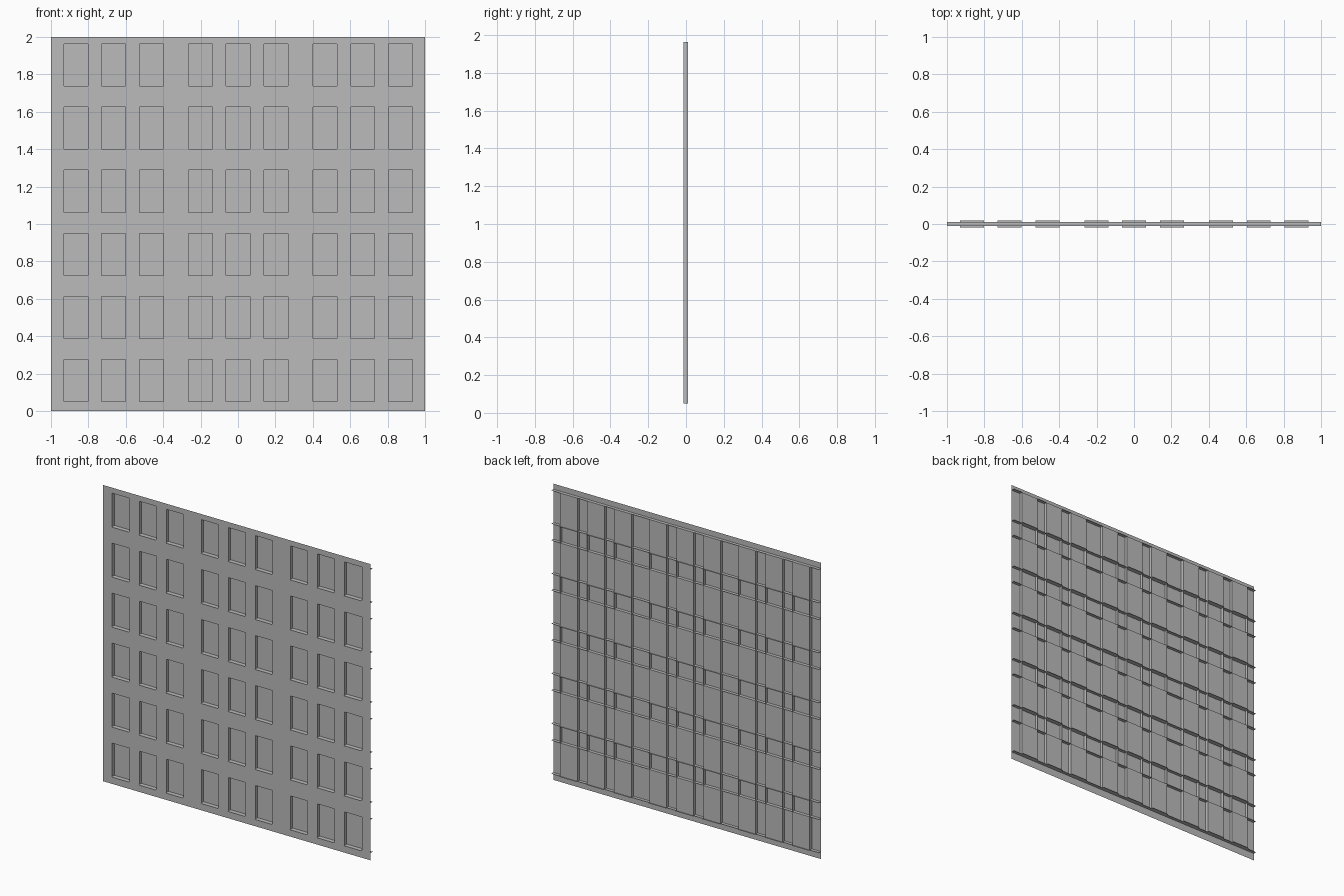
import bpy
import bmesh

cube = bpy.data.objects.get("Cube")
if cube:
    bpy.data.objects.remove(cube, do_unlink=True)

FRONT, BACK, SILL = -0.012, 0.01, 0.02
WIDTH, HEIGHT = 0.128, 0.225

# Window grid: three groups of three columns, six floors
columns = [g + o + 0.001 for g in (-0.666, 0, 0.666) for o in (-0.202, 0, 0.202)]
spans = [(c - WIDTH / 2, c + WIDTH / 2) for c in columns]
floors = [(0.05 + 0.3375 * i, 0.05 + 0.3375 * i + HEIGHT) for i in range(6)]
bottom, top = floors[0][0], floors[-1][1]

grey = bpy.data.materials.new("plain grey")
grey.use_nodes = True
grey.diffuse_color = (0.5, 0.5, 0.5, 1)
grey.node_tree.nodes["Principled BSDF"].inputs["Base Color"].default_value = grey.diffuse_color


def build(name, quads):
    """Make one object from a list of four-cornered sheets."""
    bm = bmesh.new()
    for quad in quads:
        bm.faces.new([bm.verts.new(p) for p in quad])
    bmesh.ops.remove_doubles(bm, verts=bm.verts, dist=0.0001)
    mesh = bpy.data.meshes.new(name)
    bm.to_mesh(mesh)
    bm.free()
    mesh.materials.append(grey)
    obj = bpy.data.objects.new(name, mesh)
    bpy.context.collection.objects.link(obj)
    return obj


def upright(x0, x1, z0, z1, y):
    return [(x0, y, z0), (x1, y, z0), (x1, y, z1), (x0, y, z1)]


def level(x0, x1, y0, y1, z):
    return [(x0, y0, z), (x1, y0, z), (x1, y1, z), (x0, y1, z)]


def fin(x, z0, z1):
    return [(x, FRONT, z0), (x, BACK, z0), (x, BACK, z1), (x, FRONT, z1)]


# Front wall sheet with window openings
xs = [-1] + [x for s in spans for x in s] + [1]
zs = [0] + [z for f in floors for z in f] + [2]
build("wall_sheet", [
    upright(xs[i], xs[i + 1], zs[j], zs[j + 1], FRONT)
    for i in range(len(xs) - 1) for j in range(len(zs) - 1)
    if not (i % 2 and j % 2)])

# Window panes set back in the openings
build("window_panes", [upright(*s, *f, BACK) for s in spans for f in floors])

# Reveals running the full height and width behind the wall
build("vertical_reveals", [fin(x, bottom, top) for s in spans for x in s])
build("horizontal_reveals", [level(-1, 1, FRONT, BACK, z) for f in floors for z in f])

# Sills projecting to the front and back of each window
build("window_sills", [
    level(*s, y0, y1, f[0]) for s in spans for f in floors
    for y0, y1 in ((-SILL, FRONT), (BACK, SILL))])
